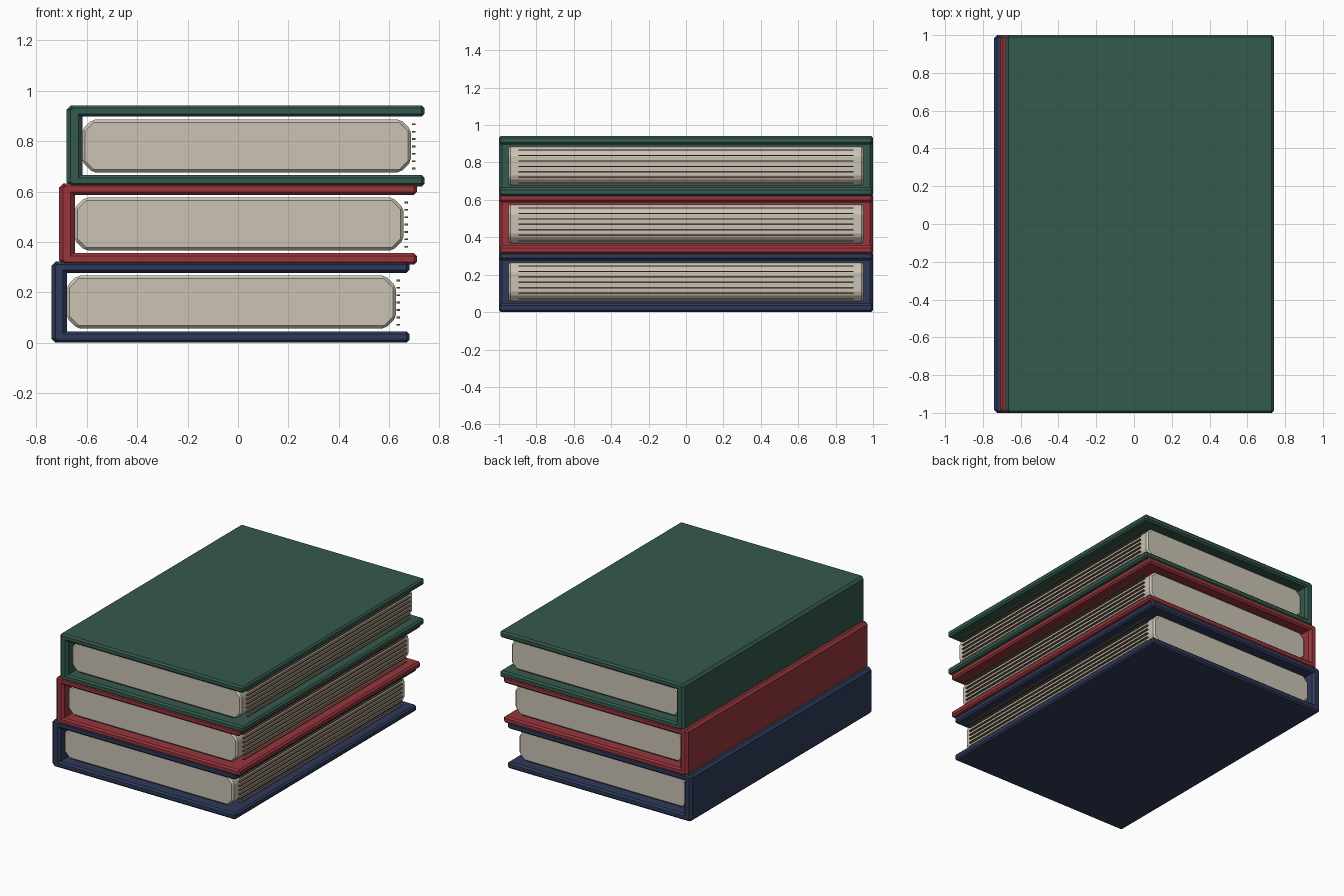
import bpy, bmesh

if "Cube" in bpy.data.objects:
    bpy.data.objects.remove(bpy.data.objects["Cube"])

def material(name, rgb):
    m = bpy.data.materials.new(name)
    m.diffuse_color = (*rgb, 1)
    m.use_nodes = True
    m.node_tree.nodes["Principled BSDF"].inputs["Base Color"].default_value = m.diffuse_color
    return m

NAVY = material("navy cloth", (0.027, 0.042, 0.10))
RED = material("red cloth", (0.31, 0.036, 0.045))
GREEN = material("green cloth", (0.034, 0.10, 0.075))
PAPER = material("cream paper", (0.60, 0.545, 0.46))
LINE = material("brown page line", (0.17, 0.125, 0.08))

def prism(name, outline, y, mat, bevel=0.0):
    """Extrude an (x, z) outline from -y to y, with an optional flat chamfer."""
    bm = bmesh.new()
    front = bm.faces.new([bm.verts.new((x, -y, z)) for x, z in outline])
    new = bmesh.ops.extrude_face_region(bm, geom=[front])["geom"]
    bmesh.ops.translate(bm, vec=(0, 2 * y, 0),
                        verts=[v for v in new if isinstance(v, bmesh.types.BMVert)])
    bmesh.ops.recalc_face_normals(bm, faces=bm.faces)
    if bevel:
        bmesh.ops.bevel(bm, geom=bm.edges[:], offset=bevel, segments=1,
                        affect='EDGES', clamp_overlap=True)
    me = bpy.data.meshes.new(name)
    bm.to_mesh(me)
    bm.free()
    me.materials.append(mat)
    ob = bpy.data.objects.new(name, me)
    bpy.context.collection.objects.link(ob)
    return ob

def rect(x0, x1, z0, z1):
    return [(x0, z0), (x1, z0), (x1, z1), (x0, z1)]

def octagon(x0, x1, z0, z1, c):
    return [(x0 + c, z0), (x1 - c, z0), (x1, z0 + c), (x1, z1 - c),
            (x1 - c, z1), (x0 + c, z1), (x0, z1 - c), (x0, z0 + c)]

def book(label, cx, z, cloth):
    H, T = 0.322, 0.045
    # Case: two boards and a spine
    prism(label + "_bottom_cover", rect(cx - 0.70, cx + 0.71, z, z + T), 1, cloth, 0.011)
    prism(label + "_top_cover", rect(cx - 0.70, cx + 0.71, z + H - T, z + H), 1, cloth, 0.011)
    prism(label + "_spine", rect(cx - 0.71, cx - 0.648, z, z + H), 1, cloth, 0.016)
    # Page block with chamfered long edges
    prism(label + "_pages", octagon(cx - 0.65, cx + 0.657, z + 0.056, z + 0.266, 0.042),
          0.95, PAPER, 0.012)
    # Raised page lines along the fore edge
    for i in range(7):
        zc = z + 0.071 + i * 0.0293
        prism(f"{label}_page_line_{i + 1}",
              rect(cx + 0.660, cx + 0.674, zc - 0.0035, zc + 0.0035), 0.895, LINE)

book("lower_book", -0.03, 0.0, NAVY)
book("middle_book", 0.0, 0.31, RED)
book("upper_book", 0.03, 0.62, GREEN)
